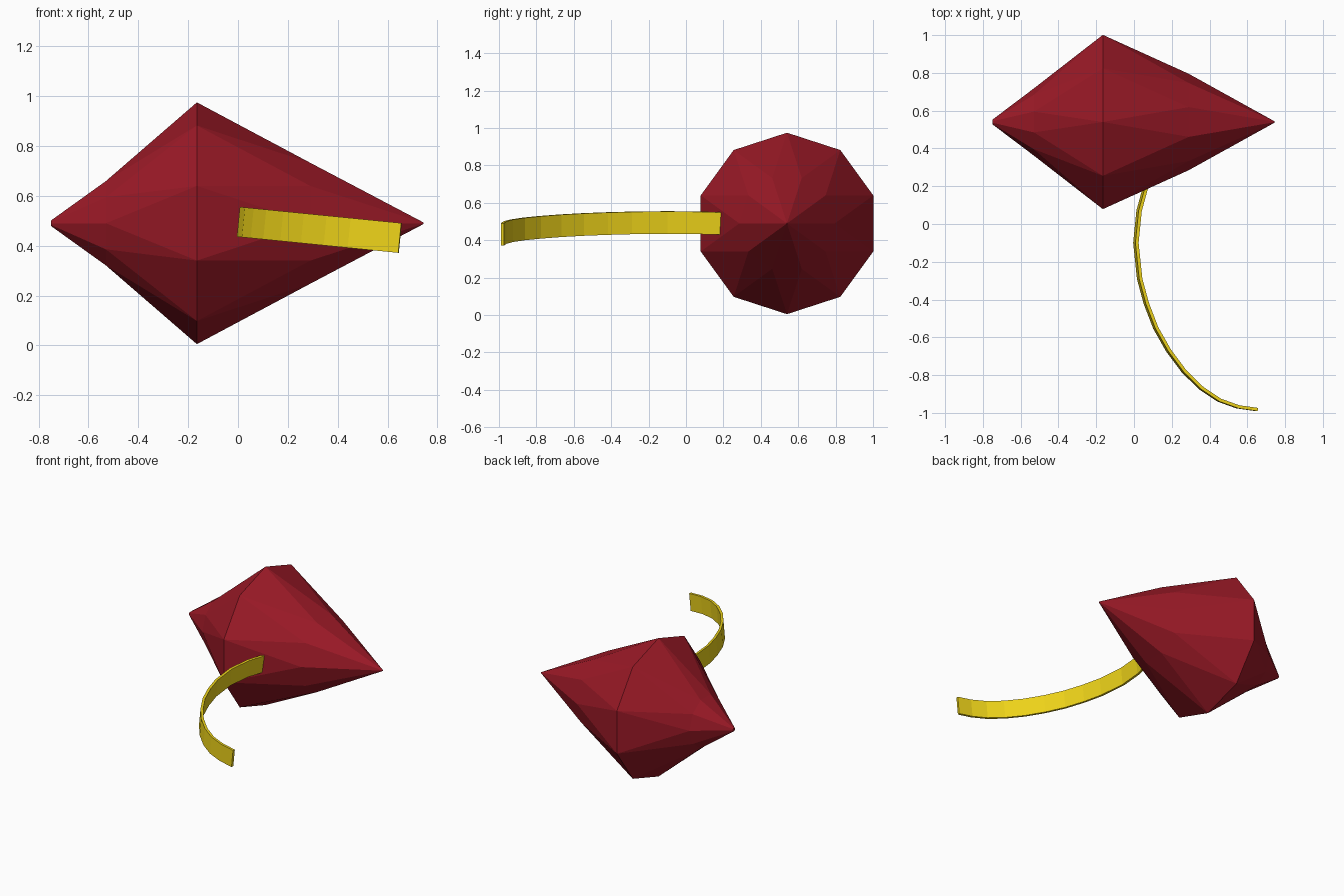
import bpy, bmesh, math
from mathutils import Vector

if "Cube" in bpy.data.objects:
    bpy.data.objects.remove(bpy.data.objects["Cube"])


def material(name, color):
    m = bpy.data.materials.new(name)
    m.diffuse_color = color
    m.use_nodes = True
    m.node_tree.nodes["Principled BSDF"].inputs["Base Color"].default_value = m.diffuse_color
    return m


def loft(name, rings, mat, twist):
    """Skin closed rings; twisted rings are bridged with alternating triangles."""
    bm = bmesh.new()
    loops = [[bm.verts.new(p) for p in ring] for ring in rings]
    n = len(loops[0])
    for a, b, t in zip(loops, loops[1:], twist):
        for i in range(n):
            j = (i + 1) % n
            if t == 0:
                bm.faces.new((a[i], a[j], b[j], b[i]))
            elif t > 0:    # b is half a step ahead of a
                bm.faces.new((a[i], a[j], b[i]))
                bm.faces.new((a[j], b[j], b[i]))
            else:          # b is half a step behind a
                bm.faces.new((a[i], b[j], b[i]))
                bm.faces.new((a[i], a[j], b[j]))
    bm.faces.new(loops[0])
    bm.faces.new(loops[-1])
    bmesh.ops.recalc_face_normals(bm, faces=bm.faces)
    me = bpy.data.meshes.new(name)
    bm.to_mesh(me)
    bm.free()
    ob = bpy.data.objects.new(name, me)
    bpy.context.collection.objects.link(ob)
    me.materials.append(mat)
    return ob


red = material("red", (0.33, 0.01, 0.02, 1))
yellow = material("yellow", (0.85, 0.65, 0.01, 1))

# Gem-shaped body: decagonal rings along x, inner rings turned half a step
SIDES = 10


def ring(x, r, half):
    out = []
    for k in range(SIDES):
        a = math.pi / 2 + (k + half / 2) * 2 * math.pi / SIDES
        out.append((x, 0.54 + r * math.cos(a), 0.49 + r * math.sin(a)))
    return out


loft("body",
     [ring(-0.75, 0.012, 1), ring(-0.53, 0.178, 1), ring(-0.165, 0.485, 0),
      ring(0.29, 0.255, 1), ring(0.745, 0.003, 1)],
     red, [0, -1, 1, 0])

# Curved strap: thin tilted band swept along an arc
path = [(0.10, 0.27), (0.06, 0.19), (0.027, 0.07), (0.01, -0.10), (0.03, -0.29),
        (0.065, -0.42), (0.115, -0.55), (0.183, -0.67), (0.265, -0.78),
        (0.355, -0.868), (0.45, -0.932), (0.55, -0.968), (0.65, -0.982)]
pts = [Vector((x, y, 0.496 - 0.1 * x)) for x, y in path]
up = Vector((0.1, 0, 1)).normalized() * 0.06
sections = []
for i, p in enumerate(pts):
    t = pts[min(i + 1, len(pts) - 1)] - pts[max(i - 1, 0)]
    side = t.cross(up).normalized() * 0.0085
    sections.append([p + side + up, p - side + up, p - side - up, p + side - up])
loft("strap", sections, yellow, [0] * (len(pts) - 1))
